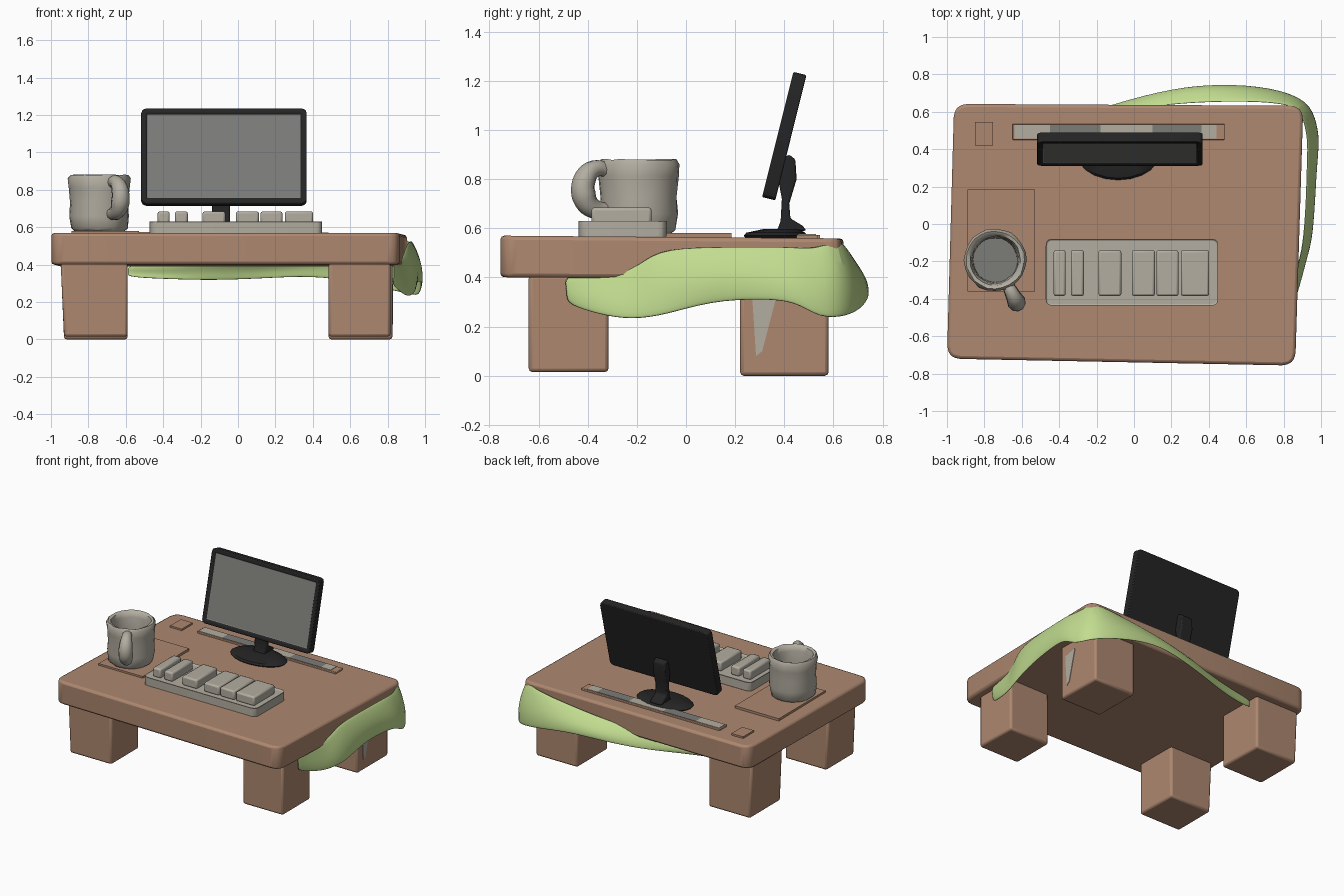
import bpy, bmesh, math, random
from mathutils import Vector, Matrix

if "Cube" in bpy.data.objects:
    bpy.data.objects.remove(bpy.data.objects["Cube"])

random.seed(4)


def material(name, rgb):
    m = bpy.data.materials.new(name)
    m.diffuse_color = (*rgb, 1)
    m.use_nodes = True
    m.node_tree.nodes["Principled BSDF"].inputs["Base Color"].default_value = m.diffuse_color
    return m


WOOD = material("brown wood", (0.42, 0.245, 0.16))
GREEN = material("light green cloth", (0.54, 0.72, 0.28))
CLAY = material("warm pale grey", (0.45, 0.42, 0.355))
BLACK = material("black plastic", (0.018, 0.018, 0.019))
GREY = material("screen grey", (0.20, 0.20, 0.19))


def finish(name, bm, mats, bevel=0, segments=2, angle=35):
    bmesh.ops.recalc_face_normals(bm, faces=bm.faces)
    me = bpy.data.meshes.new(name)
    bm.to_mesh(me)
    bm.free()
    ob = bpy.data.objects.new(name, me)
    bpy.context.collection.objects.link(ob)
    for m in mats:
        me.materials.append(m)
    if bevel:
        mod = ob.modifiers.new("soft edges", 'BEVEL')
        mod.width, mod.segments = bevel, segments
    bpy.ops.object.select_all(action='DESELECT')
    ob.select_set(True)
    bpy.context.view_layer.objects.active = ob
    bpy.ops.object.shade_smooth_by_angle(angle=math.radians(angle))
    return ob


def loft(name, rings, mat, bevel=0, angle=35):
    """Closed solid through rings of equal point count."""
    bm = bmesh.new()
    vs = [[bm.verts.new(p) for p in r] for r in rings]
    n = len(rings[0])
    for a, b in zip(vs, vs[1:]):
        for i in range(n):
            j = (i + 1) % n
            bm.faces.new((a[i], a[j], b[j], b[i]))
    bm.faces.new(vs[0][::-1])
    bm.faces.new(vs[-1])
    return finish(name, bm, [mat], bevel, angle=angle)


def rect(x0, x1, y0, y1, z):
    return [(x0, y0, z), (x1, y0, z), (x1, y1, z), (x0, y1, z)]


def box(name, x0, x1, y0, y1, z0, z1, mat, bevel=0):
    return loft(name, [rect(x0, x1, y0, y1, z0), rect(x0, x1, y0, y1, z1)], mat, bevel)


def rounded(corners, r, steps=3):
    """Outline with each corner replaced by a small curve."""
    out = []
    for i, c in enumerate(corners):
        c = Vector(c)
        p = c + (Vector(corners[i - 1]) - c).normalized() * r
        q = c + (Vector(corners[(i + 1) % len(corners)]) - c).normalized() * r
        for k in range(steps + 1):
            t = k / steps
            out.append(p * (1 - t) ** 2 + c * 2 * t * (1 - t) + q * t * t)
    return out


# Table top, slightly skewed and sloping to the back
outline = rounded([(-1.0, -0.72), (0.862, -0.757), (0.905, 0.632), (-0.962, 0.642)], 0.07)
loft("table_top", [[(p.x, p.y, z - 0.008 * p.y) for p in outline] for z in (0.395, 0.564)],
     WOOD, 0.022)

# Tapered block legs
for name, x0, x1, y0, y1, z0 in (
        ("front_left_leg", -0.93, -0.59, -0.64, -0.315, 0.015),
        ("front_right_leg", 0.485, 0.815, -0.64, -0.315, 0.015),
        ("back_left_leg", -0.93, -0.59, 0.22, 0.58, 0.0),
        ("back_right_leg", 0.485, 0.825, 0.22, 0.58, 0.0)):
    s = -0.018 if x0 < 0 else 0
    loft(name, [rect(x0, x1, y0, y1, z0), rect(x0 + s, x1, y0, y1, 0.41)], WOOD, 0.015)

# Pale patch on the outer side of the back right leg
tri = [(0.27, 0.31), (0.37, 0.33), (0.31, 0.10), (0.285, 0.08)]
loft("leg_patch", [[(x, y, z) for y, z in tri] for x in (0.822, 0.829)], CLAY)

# Cloth draped around the right and back edges: upper and lower hem points
hems = [((0.84, -0.50, 0.41), (0.83, -0.49, 0.29)),
        ((0.86, -0.35, 0.42), (0.88, -0.35, 0.245)),
        ((0.88, -0.21, 0.43), (0.92, -0.22, 0.225)),
        ((0.91, -0.13, 0.52), (0.95, -0.08, 0.245)),
        ((0.92, 0.10, 0.53), (0.96, 0.10, 0.30)),
        ((0.93, 0.30, 0.53), (0.97, 0.30, 0.31)),
        ((0.93, 0.43, 0.53), (0.99, 0.45, 0.30)),
        ((0.92, 0.52, 0.52), (0.98, 0.54, 0.23)),
        ((0.885, 0.62, 0.56), (0.94, 0.66, 0.235)),
        ((0.76, 0.65, 0.53), (0.74, 0.73, 0.28)),
        ((0.50, 0.66, 0.50), (0.45, 0.755, 0.34)),
        ((0.20, 0.65, 0.46), (0.20, 0.73, 0.33)),
        ((-0.10, 0.61, 0.42), (-0.10, 0.65, 0.315)),
        ((-0.35, 0.55, 0.40), (-0.35, 0.56, 0.32)),
        ((-0.60, 0.51, 0.40), (-0.60, 0.51, 0.33))]
bm = bmesh.new()
rows = []
for k, (a, b) in enumerate(hems):
    a, b = Vector(a), Vector(b)
    out = Vector((1, 0, 0)) if k < 8 else Vector((0.7, 0.7, 0)) if k == 8 else Vector((0, 1, 0))
    bulge = 0.025 if 2 < k < 12 else 0.005
    rows.append([bm.verts.new(a.lerp(b, t) + out * (bulge * math.sin(math.pi * t)
                 + random.uniform(-0.006, 0.006))) for t in (0, 0.33, 0.67, 1)])
for r, s in zip(rows, rows[1:]):
    for i in range(3):
        bm.faces.new((r[i], r[i + 1], s[i + 1], s[i]))
cloth = finish("draped_cloth", bm, [GREEN], angle=60)
cloth.modifiers.new("thickness", 'SOLIDIFY').thickness = 0.012
sub = cloth.modifiers.new("smooth", 'SUBSURF')
sub.levels = sub.render_levels = 2

# Monitor: tilted slab with recessed screen
bm = bmesh.new()
bmesh.ops.create_cube(bm, size=1, matrix=Matrix.Diagonal((0.885, 0.055, 0.525, 1)))
front = min(bm.faces, key=lambda f: f.calc_center_median().y)
bmesh.ops.inset_region(bm, faces=[front], thickness=0.038)
bmesh.ops.inset_region(bm, faces=[front], thickness=0.006, depth=-0.01)
front.material_index = 1
for e in [e for e in bm.edges if abs(e.verts[0].co.y - e.verts[1].co.y) > 0.05]:
    e.select = True
bmesh.ops.bevel(bm, geom=[e for e in bm.edges if e.select], offset=0.025, segments=2,
                affect='EDGES', profile=0.5)
bmesh.ops.transform(bm, verts=bm.verts, matrix=Matrix.Translation((-0.075, 0.40, 0.975))
                    @ Matrix.Rotation(math.radians(-14), 4, 'X'))
finish("monitor", bm, [BLACK, GREY], 0.006)

# Monitor neck (side profile given width) and oval foot
neck = [(0.37, 0.59), (0.49, 0.59), (0.475, 0.61), (0.425, 0.64), (0.42, 0.70), (0.45, 0.80),
        (0.445, 0.88), (0.42, 0.90), (0.38, 0.88), (0.375, 0.80), (0.39, 0.72), (0.385, 0.63)]
loft("monitor_neck", [[(x, y, z) for y, z in neck] for x in (-0.138, -0.042)], BLACK, 0.008)


def oval(cx, cy, rx, ry, z, n=20):
    return [(cx + rx * math.cos(2 * math.pi * i / n),
             cy + ry * math.sin(2 * math.pi * i / n), z) for i in range(n)]


loft("monitor_foot", [oval(-0.085, 0.365, 0.20, 0.12, 0.555), oval(-0.085, 0.365, 0.215, 0.13, 0.57),
                      oval(-0.085, 0.365, 0.20, 0.12, 0.582), oval(-0.085, 0.385, 0.10, 0.07, 0.597)],
     BLACK)

# Keyboard: base with raised rim and wide keys
bm = bmesh.new()
ring = rounded([(-0.472, -0.437), (0.45, -0.437), (0.45, -0.08), (-0.472, -0.08)], 0.035)
low = [bm.verts.new((p.x, p.y, 0.562)) for p in ring]
top = [bm.verts.new((p.x, p.y, 0.63)) for p in ring]
n = len(ring)
for i in range(n):
    bm.faces.new((low[i], low[(i + 1) % n], top[(i + 1) % n], top[i]))
bm.faces.new(low[::-1])
tray = bm.faces.new(top)
bmesh.ops.inset_region(bm, faces=[tray], thickness=0.022)
bmesh.ops.inset_region(bm, faces=[tray], thickness=0.005, depth=-0.01)
finish("keyboard_base", bm, [CLAY], 0.01)
for i, (x0, x1) in enumerate(((-0.43, -0.365), (-0.338, -0.268), (-0.19, -0.068),
                              (-0.012, 0.112), (0.12, 0.238), (0.25, 0.402))):
    box(f"key_{i + 1}", x0, x1, -0.385, -0.14, 0.615, 0.685, CLAY, 0.012)

# Mug: hand-shaped lathe with a hollow and grey drink
CX, CY = -0.742, -0.193
profile = [(0.135, 0.578), (0.152, 0.595), (0.158, 0.66), (0.157, 0.73), (0.162, 0.81), (0.168, 0.86),
           (0.155, 0.88), (0.135, 0.872), (0.126, 0.84), (0.122, 0.76), (0.118, 0.68)]
rings = []
for r, z in profile:
    rings.append([(CX + (x - CX) * k, CY + (y - CY) * k, zz + random.uniform(-0.003, 0.003))
                  for x, y, zz in oval(CX, CY, r, r, z, 24)
                  for k in [random.uniform(0.975, 1.02)]])
loft("mug_body", rings, CLAY, angle=50)
loft("mug_drink", [oval(CX, CY, 0.121, 0.121, z, 24) for z in (0.70, 0.708)], GREY)

# Mug handle: thick ear-shaped tube
d = Vector((0.45, -0.89, 0)).normalized()
path = [(0.135, 0.835, 0.028), (0.20, 0.842, 0.036), (0.245, 0.80, 0.046), (0.25, 0.735, 0.05),
        (0.215, 0.685, 0.042), (0.135, 0.67, 0.03)]
cu = bpy.data.curves.new("mug_handle", 'CURVE')
cu.dimensions, cu.bevel_depth, cu.bevel_resolution, cu.use_fill_caps = '3D', 1.0, 3, True
sp = cu.splines.new('BEZIER')
sp.bezier_points.add(len(path) - 1)
for bp, (r, z, rad) in zip(sp.bezier_points, path):
    bp.co = Vector((CX, CY, z)) + d * r
    bp.radius = rad
    bp.handle_left_type = bp.handle_right_type = 'AUTO'
sp.resolution_u = 5
cu.materials.append(CLAY)
handle = bpy.data.objects.new("mug_handle", cu)
bpy.context.collection.objects.link(handle)
bpy.ops.object.select_all(action='DESELECT')
handle.select_set(True)
bpy.context.view_layer.objects.active = handle
bpy.ops.object.convert(target='MESH')
bpy.ops.object.shade_smooth_by_angle(angle=math.radians(50))

# Thin items lying on the table
box("coaster_mat", -0.89, -0.53, -0.36, 0.185, 0.555, 0.58, WOOD)
box("small_square_mat", -0.85, -0.755, 0.42, 0.545, 0.55, 0.573, WOOD)
box("back_strip", -0.65, 0.485, 0.45, 0.535, 0.55, 0.573, WOOD, 0.004)
for name, x0, x1, mat in (("strip_left_inlay", -0.64, -0.45, CLAY), ("strip_grey_inlay", -0.45, -0.18, GREY),
                          ("strip_middle_inlay", -0.18, 0.10, CLAY), ("strip_dark_inlay", 0.10, 0.36, GREY),
                          ("strip_right_inlay", 0.36, 0.44, CLAY)):
    box(name, x0, x1, 0.456, 0.529, 0.571, 0.576, mat)
